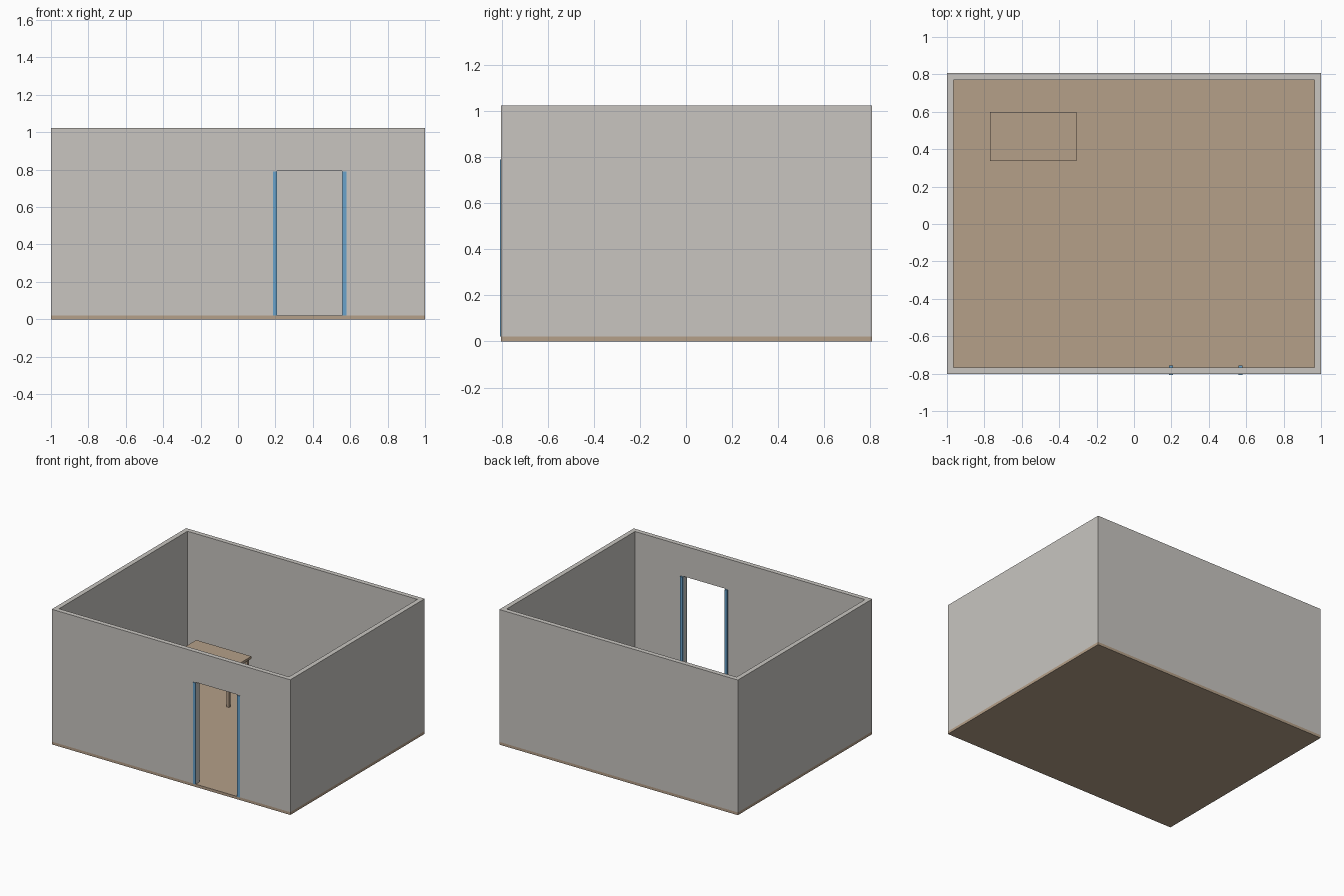
import bpy, bmesh

if "Cube" in bpy.data.objects:
    bpy.data.objects.remove(bpy.data.objects["Cube"])


def material(name, rgb):
    m = bpy.data.materials.new(name)
    m.diffuse_color = (*rgb, 1)
    m.use_nodes = True
    m.node_tree.nodes["Principled BSDF"].inputs["Base Color"].default_value = m.diffuse_color
    return m


WALL = material("warm grey plaster", (0.58, 0.56, 0.53))
WOOD = material("tan wood", (0.46, 0.35, 0.25))
BLUE = material("blue paint", (0.14, 0.36, 0.60))


def add_box(bm, lo, hi):
    verts = bmesh.ops.create_cube(bm, size=1)["verts"]
    for v in verts:
        for i in range(3):
            v.co[i] = lo[i] if v.co[i] < 0 else hi[i]


def finish(bm, name, mat):
    mesh = bpy.data.meshes.new(name)
    bmesh.ops.recalc_face_normals(bm, faces=bm.faces)
    bm.to_mesh(mesh)
    bm.free()
    mesh.materials.append(mat)
    obj = bpy.data.objects.new(name, mesh)
    bpy.context.collection.objects.link(obj)
    return obj


def box(name, lo, hi, mat):
    bm = bmesh.new()
    add_box(bm, lo, hi)
    return finish(bm, name, mat)


FLOOR, TOP, DOOR_TOP = 0.021, 1.024, 0.793
Y0, Y1, T = -0.802, 0.807, 0.036      # outer wall faces and thickness
D0, D1 = 0.208, 0.557                 # door opening

# floor slab
box("floor", (-1, Y0, 0), (1, Y1, FLOOR), WOOD)

# wall ring: outer outline with inner outline, extruded upward
outer = [(-1, Y0), (1, Y0), (1, Y1), (-1, Y1)]
inner = [(x * (1 - T), y + (T if y < 0 else -T)) for x, y in outer]
bm = bmesh.new()
rings = [[bm.verts.new((x, y, z)) for x, y in pts]
         for pts, z in ((outer, FLOOR), (outer, TOP), (inner, TOP), (inner, FLOOR))]
for a, b in zip(rings, rings[1:] + rings[:1]):
    for i in range(4):
        j = (i + 1) % 4
        bm.faces.new((a[i], a[j], b[j], b[i]))
walls = finish(bm, "walls", WALL)

# doorway cut through the front wall
cutter = box("doorway_cutter", (D0, Y0 - 0.1, FLOOR - 0.1),
             (D1, Y0 + 0.15, DOOR_TOP), WALL)
cutter.hide_render = True
cutter.hide_viewport = True
cut = walls.modifiers.new("doorway", 'BOOLEAN')
cut.object = cutter
cut.operation = 'DIFFERENCE'
cut.solver = 'EXACT'

# door jambs, standing slightly proud of the wall on both sides
for side, x0, x1 in (("left", D0 - 0.022, D0 - 0.0005),
                     ("right", D1 + 0.0005, D1 + 0.023)):
    box(side + "_door_jamb", (x0, -0.807, FLOOR), (x1, -0.756, 0.79), BLUE)

# table top and four legs
TX0, TX1, TY0, TY1, TZ = -0.77, -0.308, 0.337, 0.60, 0.317
box("table_top", (TX0, TY0, TZ - 0.018), (TX1, TY1, TZ), WOOD)
bm = bmesh.new()
for x in (TX0 + 0.022, TX1 - 0.022):
    for y in (TY0 + 0.022, TY1 - 0.022):
        add_box(bm, (x - 0.01, y - 0.01, FLOOR), (x + 0.01, y + 0.01, TZ - 0.018))
finish(bm, "table_legs", WOOD)
